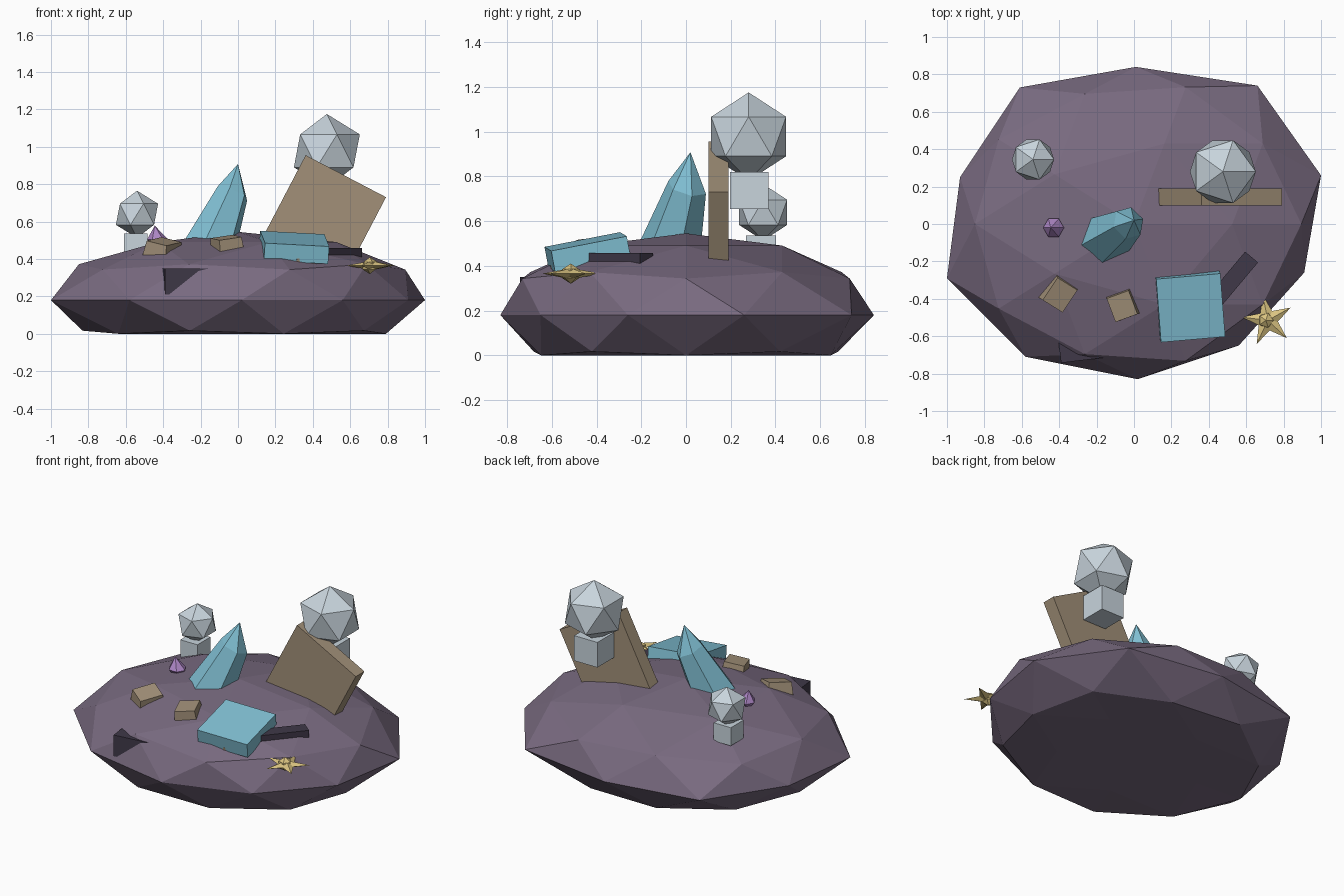
import bpy, bmesh, math
from mathutils import Vector, Matrix, Euler

if "Cube" in bpy.data.objects:
    bpy.data.objects.remove(bpy.data.objects["Cube"])


def material(name, rgb):
    m = bpy.data.materials.new(name)
    m.diffuse_color = (*rgb, 1)
    m.use_nodes = True
    m.node_tree.nodes["Principled BSDF"].inputs["Base Color"].default_value = m.diffuse_color
    return m


PURPLE = material("rock_purple", (0.19, 0.145, 0.215))
DARK = material("dark_stone", (0.05, 0.04, 0.065))
TAN = material("tan_stone", (0.36, 0.28, 0.19))
CYAN = material("cyan_crystal", (0.22, 0.53, 0.66))
VIOLET = material("violet_gem", (0.42, 0.24, 0.56))
GOLD = material("gold", (0.70, 0.55, 0.22))
ICE = material("pale_ice", (0.58, 0.66, 0.72))


def finish(name, bm, mat):
    bmesh.ops.recalc_face_normals(bm, faces=bm.faces[:])
    me = bpy.data.meshes.new(name)
    bm.to_mesh(me)
    bm.free()
    me.materials.append(mat)
    ob = bpy.data.objects.new(name, me)
    bpy.context.collection.objects.link(ob)
    return ob


def box(name, loc, size, rot, mat, taper=1.0):
    bm = bmesh.new()
    bmesh.ops.create_cube(bm, size=1)
    for v in bm.verts:
        if v.co.z > 0:
            v.co.x *= taper
            v.co.y *= taper
        v.co = Vector(a * b for a, b in zip(v.co, size))
    ob = finish(name, bm, mat)
    ob.location = loc
    ob.rotation_euler = [math.radians(a) for a in rot]
    return ob


def ball(name, loc, r, mat):
    bm = bmesh.new()
    bmesh.ops.create_icosphere(bm, subdivisions=1, radius=r)
    ob = finish(name, bm, mat)
    ob.location = loc
    return ob


def crystal(name, rings, tip, mat, sides=6, bottom=None, spin=0.0):
    """Loft rings (centre, radius) set square to the axis, closed by a tip."""
    bm = bmesh.new()
    axis = Vector(rings[-1][0]) - Vector(rings[0][0]) if len(rings) > 1 else Vector((0, 0, 1))
    q = Vector((0, 0, 1)).rotation_difference(axis)
    loops = []
    for c, r in rings:
        loops.append([bm.verts.new(Vector(c) + q @ Vector((
            r * math.cos(spin + math.tau * i / sides),
            r * math.sin(spin + math.tau * i / sides), 0))) for i in range(sides)])
    for a, b in zip(loops, loops[1:]):
        for i in range(sides):
            j = (i + 1) % sides
            bm.faces.new((a[i], a[j], b[j], b[i]))
    top = bm.verts.new(tip)
    low = bm.verts.new(bottom) if bottom else None
    for i in range(sides):
        j = (i + 1) % sides
        bm.faces.new((loops[-1][i], loops[-1][j], top))
        if low:
            bm.faces.new((loops[0][j], loops[0][i], low))
    if not low:
        bm.faces.new(loops[0][::-1])
    return finish(name, bm, mat)


# Rock island: squashed icosphere, flat underside, irregular rim
rim = [(1.0, .26), (.66, .74), (.01, .84), (-.61, .73), (-.93, .25),
       (-1.0, -.29), (-.58, -.71), (.02, -.83), (.56, -.65), (.91, -.26)]
bm = bmesh.new()
bmesh.ops.create_icosphere(bm, subdivisions=2, radius=1)
for v in bm.verts:
    x, y, z = v.co
    if abs(z) < 0.01:
        k = round((math.degrees(math.atan2(y, x)) - 18) / 36) % 10
        v.co = (*rim[k], 0.18)
    else:
        s = 0.93 if z < 0 else 1.0
        v.co = (x * s, y * 0.86 * s, max(0, 0.18 + 0.365 * z))
bmesh.ops.dissolve_limit(bm, angle_limit=0.001, verts=bm.verts[:], edges=bm.edges[:])
finish("rock_island", bm, PURPLE)

# Leaning slab
box("leaning_slab", (.455, .145, .61), (.485, .09, .525), (0, 27.6, 0), TAN)

# Round-topped pillars
ball("large_pillar_top", (.475, .28, .978), .197, ICE)
box("large_pillar_stem", (.475, .283, .736), (.17, .172, .166), (0, 0, 0), ICE)
ball("small_pillar_top", (-.54, .345, .639), .126, ICE)
box("small_pillar_stem", (-.547, .335, .475), (.125, .135, .12), (0, 0, 0), ICE)

# Large leaning crystal and small gem
crystal("large_crystal", [((-.165, -.085, .42), .15), ((-.03, .005, .75), .09)],
        (0, .02, .908), CYAN, sides=6, spin=.3)
crystal("small_gem", [((-.43, -.02, .505), .056)], (-.445, -.02, .578), VIOLET,
        bottom=(-.42, -.02, .43))

# Tilted crystal block
box("crystal_block", (.30, -.44, .462), (.345, .345, .095), (11, 3, 5), CYAN)

# Loose stones
box("stone_left", (-.40, -.37, .45), (.15, .17, .09), (8, 12, -32), TAN, .85)
box("stone_middle", (-.06, -.435, .475), (.14, .15, .08), (5, -8, 20), TAN, .9)
box("stone_under_block", (.35, -.53, .385), (.12, .13, .06), (15, 5, 15), TAN, .9)

# Dark stone bars set into the rock
box("dark_bar_right", (.50, -.33, .42), (.40, .09, .075), (0, 0, 50), DARK)
box("dark_bar_front", (-.25, -.65, .28), (.30, .15, .14), (0, 0, 7), DARK)

# Gold star with a faceted hub
bm = bmesh.new()
pts = []
for i in range(10):
    a = math.radians(29 + 36 * i)
    r = .14 if i % 2 == 0 else .055
    pts.append(bm.verts.new((r * math.cos(a), r * math.sin(a), 0)))
for h in (.025, -.025):
    c = bm.verts.new((0, 0, h))
    for i in range(10):
        bm.faces.new((pts[i], pts[(i + 1) % 10], c))
star = finish("gold_star", bm, GOLD)
star.location = (.715, -.515, .365)
ball("star_hub", (.705, -.515, .365), .045, GOLD)
